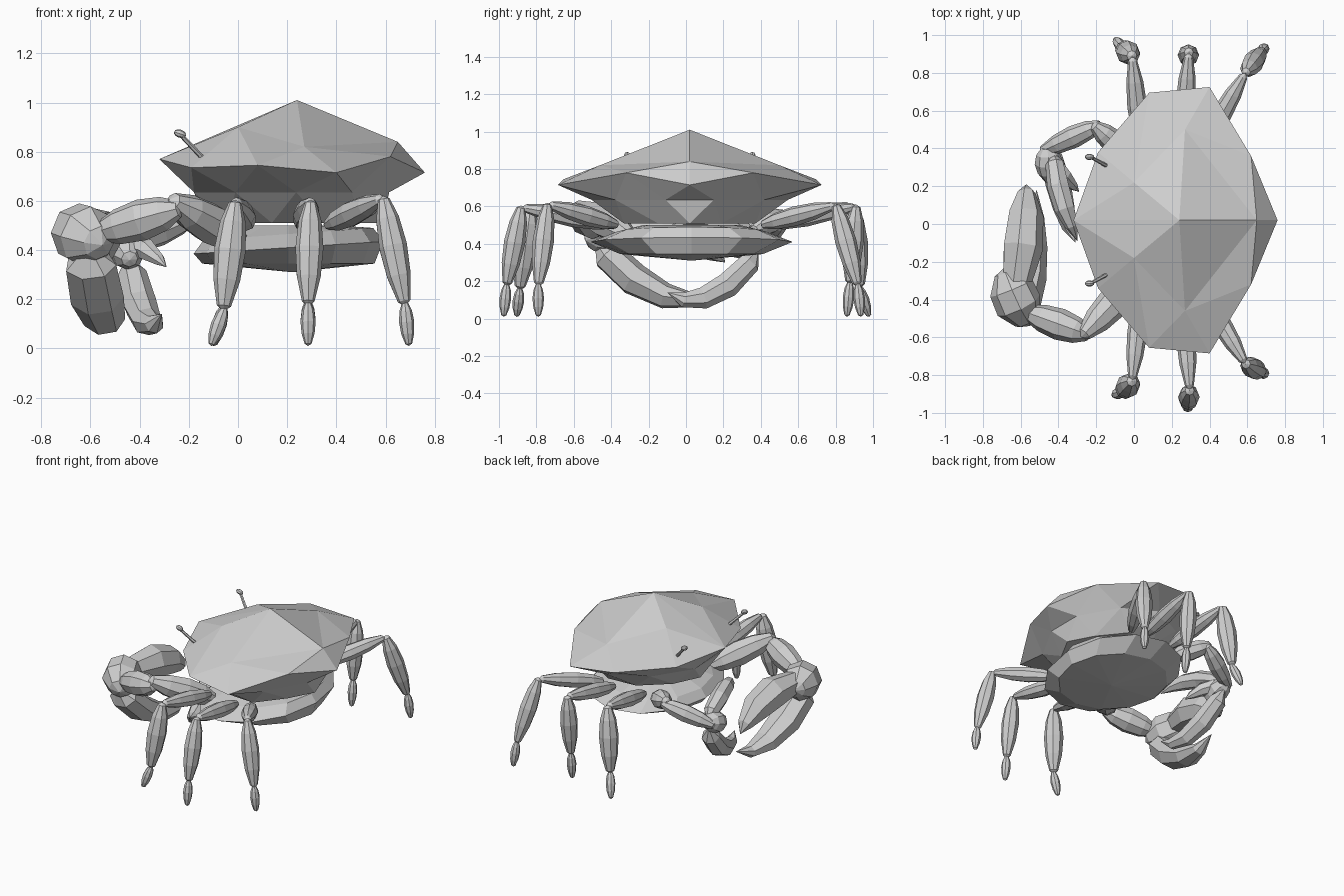
import bpy, bmesh, math
from mathutils import Vector

if "Cube" in bpy.data.objects:
    bpy.data.objects.remove(bpy.data.objects["Cube"])

grey = bpy.data.materials.new("shell grey")
grey.diffuse_color = (0.62, 0.62, 0.62, 1)
grey.use_nodes = True
grey.node_tree.nodes["Principled BSDF"].inputs["Base Color"].default_value = grey.diffuse_color
CY = 0.02  # symmetry plane of the body


def finish(name, bm):
    bmesh.ops.recalc_face_normals(bm, faces=bm.faces)
    me = bpy.data.meshes.new(name)
    bm.to_mesh(me)
    bm.free()
    me.materials.append(grey)
    ob = bpy.data.objects.new(name, me)
    bpy.context.collection.objects.link(ob)
    return ob


def skin(bm, rings, first=None, last=None):
    """Bridge rings of vertices, closing the ends with a point or a face."""
    n = len(rings[0])
    for a, b in zip(rings, rings[1:]):
        for i in range(n):
            j = (i + 1) % n
            bm.faces.new((a[i], a[j], b[j], b[i]))
    for ring, tip in ((rings[0], first), (rings[-1], last)):
        if tip:
            for i in range(n):
                bm.faces.new((ring[i], ring[(i + 1) % n], tip))
        else:
            bm.faces.new(ring)


def tube(name, pts, radii, sides=8, flat=1.0):
    """Tapered limb along a path; the first and last points are tips."""
    bm = bmesh.new()
    pts = [Vector(p) for p in pts]
    rings = []
    for k in range(1, len(pts) - 1):
        t = (pts[k + 1] - pts[k - 1]).normalized()
        ref = Vector((0, 0, 1)) if abs(t.z) < 0.85 else Vector((0, 1, 0))
        u = t.cross(ref).normalized()
        w = t.cross(u)
        r = radii[k - 1]
        rings.append([bm.verts.new(pts[k] + u * r * math.cos(a) * flat + w * r * math.sin(a))
                      for a in (math.tau * i / sides for i in range(sides))])
    skin(bm, rings, bm.verts.new(pts[0]), bm.verts.new(pts[-1]))
    return finish(name, bm)


def spindle(name, p, q, r, sides=8):
    """Faceted segment, fat in the middle and pointed at both ends."""
    p, q = Vector(p), Vector(q)
    stops = (0, 0.03, 0.2, 0.45, 0.72, 0.95, 1)
    return tube(name, [p.lerp(q, s) for s in stops],
                [r * k for k in (0.42, 0.82, 1.0, 0.85, 0.45)], sides)


# Upper carapace: faceted dome over a pointed rim, tapering to a narrow underside
bm = bmesh.new()
half = [(-0.32, 0, 0.77), (-0.19, 0.36, 0.735), (0.08, 0.675, 0.745),
        (0.40, 0.705, 0.715), (0.62, 0.34, 0.78), (0.76, 0, 0.715)]
outline = half + [(x, -y, z) for x, y, z in half[-2:0:-1]]
rim = [bm.verts.new((x, y + CY, z)) for x, y, z in outline]
apex = bm.verts.new((0.24, CY, 1.01))
ridge = bm.verts.new((0.65, CY, 0.84))
for s, ids in ((1, range(6)), (-1, (0, 9, 8, 7, 6, 5))):
    front, cheek, corner, flank, rear, tail = (rim[i] for i in ids)
    brow = bm.verts.new((0.0, CY + s * 0.20, 0.90))
    hump = bm.verts.new((0.27, CY + s * 0.48, 0.82))
    for f in ((front, apex, brow), (front, brow, cheek), (cheek, brow, corner),
              (brow, hump, corner), (brow, apex, hump), (corner, hump, flank),
              (hump, rear, flank), (hump, apex, ridge), (hump, ridge, rear),
              (ridge, tail, rear)):
        bm.faces.new(f)
lower = []
for i in range(10):
    p = (rim[i].co + rim[(i + 1) % 10].co) / 2
    lower.append(bm.verts.new((0.22 + (p.x - 0.22) * 0.84, CY + (p.y - CY) * 0.76, 0.635)))
base = [bm.verts.new((0.23 + (x - 0.22) * 0.66, CY + y * 0.50, 0.51)) for x, y, z in outline]
for i in range(10):
    j = (i + 1) % 10
    bm.faces.new((rim[i], rim[j], lower[i]))
    bm.faces.new((lower[i], rim[j], lower[j]))
    bm.faces.new((base[i], base[j], lower[i]))
    bm.faces.new((lower[i], base[j], lower[j]))
bm.faces.new(base)
finish("carapace", bm)

# Belly plate: flattened faceted disc below the carapace
bm = bmesh.new()
rings = []
for sx, sy, z in ((0.20, 0.26, 0.50), (0.345, 0.40, 0.465), (0.385, 0.54, 0.41), (0.35, 0.38, 0.345)):
    rings.append([bm.verts.new((0.205 + sx * math.cos(a), 0.03 + sy * math.sin(a),
                                z + 0.025 * math.cos(a) * (0.36 < z < 0.48)))
                  for a in (math.tau * i / 12 for i in range(12))])
skin(bm, rings, None, bm.verts.new((0.22, 0.03, 0.31)))
finish("belly_plate", bm)

# Walking legs: hip, knee, ankle and foot of each
legs = {
    "left_front": ((0.04, -0.36, 0.50), (-0.01, -0.83, 0.595), (-0.06, -0.89, 0.15), (-0.11, -0.905, 0.01)),
    "left_middle": ((0.26, -0.38, 0.50), (0.295, -0.88, 0.595), (0.285, -0.96, 0.17), (0.285, -0.975, 0.01)),
    "left_rear": ((0.36, -0.36, 0.50), (0.59, -0.74, 0.61), (0.68, -0.79, 0.17), (0.695, -0.79, 0.01)),
    "right_front": ((0.04, 0.40, 0.50), (-0.01, 0.89, 0.605), (-0.06, 0.93, 0.16), (-0.10, 0.98, 0.01)),
    "right_middle": ((0.26, 0.42, 0.50), (0.29, 0.91, 0.60), (0.285, 0.875, 0.18), (0.285, 0.86, 0.01)),
    "right_rear": ((0.36, 0.40, 0.50), (0.59, 0.80, 0.605), (0.68, 0.92, 0.17), (0.695, 0.935, 0.01)),
}
for name, (hip, knee, ankle, foot) in legs.items():
    spindle(name + "_thigh", hip, knee, 0.053)
    spindle(name + "_shin", Vector(knee) + Vector((0, 0, 0.01)), ankle,
            0.064 if "front" in name else 0.057)
    spindle(name + "_foot", Vector(ankle).lerp(Vector(foot), -0.12), foot, 0.031)

# Large claw: two arm segments, rounded palm and two curved pincers
spindle("large_claw_upper_arm", (0.02, -0.28, 0.43), (-0.28, -0.60, 0.605), 0.085)
spindle("large_claw_forearm", (-0.23, -0.59, 0.57), (-0.59, -0.46, 0.465), 0.085)
tube("large_claw_palm",
     [(-0.55, -0.54, 0.42), (-0.565, -0.51, 0.43), (-0.61, -0.43, 0.455), (-0.65, -0.34, 0.47),
      (-0.68, -0.26, 0.47), (-0.685, -0.23, 0.47)], [0.07, 0.125, 0.12, 0.06])
tube("large_claw_upper_pincer",
     [(-0.63, -0.38, 0.45), (-0.62, -0.30, 0.48), (-0.59, -0.12, 0.47), (-0.575, 0.05, 0.42),
      (-0.57, 0.16, 0.35), (-0.57, 0.21, 0.30)], [0.08, 0.11, 0.095, 0.05], 7)
tube("large_claw_lower_pincer",
     [(-0.61, -0.49, 0.42), (-0.60, -0.42, 0.34), (-0.575, -0.28, 0.21), (-0.545, -0.11, 0.12),
      (-0.525, 0.04, 0.10), (-0.515, 0.18, 0.15)], [0.085, 0.09, 0.07, 0.04], 7, 1.25)

# Small claw on the other side
spindle("small_claw_upper_arm", (-0.02, 0.36, 0.47), (-0.22, 0.53, 0.56), 0.065)
spindle("small_claw_forearm", (-0.17, 0.53, 0.54), (-0.50, 0.38, 0.40), 0.06)
spindle("small_claw_palm", (-0.46, 0.41, 0.43), (-0.44, 0.22, 0.36), 0.075)
tube("small_claw_spur",
     [(-0.46, 0.36, 0.42), (-0.43, 0.32, 0.42), (-0.37, 0.25, 0.40), (-0.32, 0.20, 0.36),
      (-0.29, 0.17, 0.33)], [0.05, 0.045, 0.025], 7)
tube("small_claw_upper_pincer",
     [(-0.43, 0.38, 0.42), (-0.42, 0.32, 0.46), (-0.40, 0.20, 0.51), (-0.365, 0.08, 0.53),
      (-0.33, -0.01, 0.52), (-0.30, -0.09, 0.49)], [0.05, 0.06, 0.055, 0.035], 7)
tube("small_claw_lower_pincer",
     [(-0.45, 0.39, 0.38), (-0.43, 0.34, 0.30), (-0.40, 0.22, 0.18), (-0.37, 0.09, 0.11),
      (-0.34, -0.02, 0.10), (-0.31, -0.10, 0.14)], [0.06, 0.07, 0.06, 0.04], 7)

# Eye stalks with rounded tips
for s, side in ((-1, "left"), (1, "right")):
    a, b = Vector((-0.13, CY + s * 0.28, 0.76)), Vector((-0.23, CY + s * 0.335, 0.865))
    tube(side + "_eye_stalk", [a, a.lerp(b, 0.02), b.lerp(a, 0.02), b], [0.011, 0.009], 6)
    e = b + Vector((-0.005, 0, 0.008))
    d = Vector((0.024, 0, -0.008))
    spindle(side + "_eye", e - d, e + d, 0.017)
